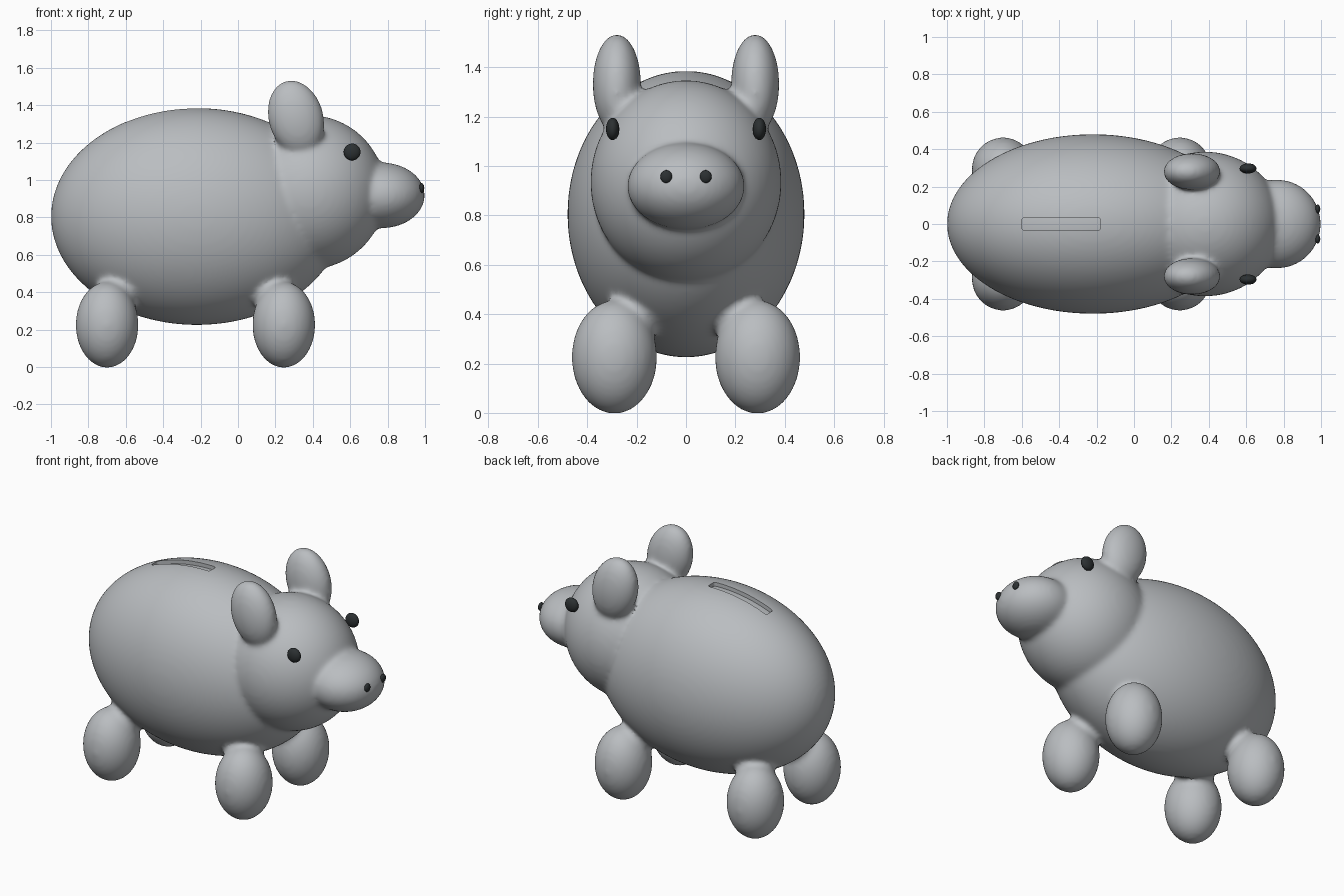
import bpy
from math import radians

cube = bpy.data.objects.get("Cube")
if cube:
    bpy.data.objects.remove(cube, do_unlink=True)


def material(name, color):
    mat = bpy.data.materials.new(name)
    mat.use_nodes = True
    mat.diffuse_color = color
    mat.node_tree.nodes["Principled BSDF"].inputs["Base Color"].default_value = color
    return mat


grey = material("ceramic grey", (0.49, 0.51, 0.53, 1))
black = material("glossy black", (0.025, 0.03, 0.032, 1))


def ellipsoid(name, center, radii, mat, tilt=0, segments=64):
    bpy.ops.mesh.primitive_uv_sphere_add(segments=segments, ring_count=segments // 2,
                                         location=center, rotation=(0, radians(tilt), 0))
    ob = bpy.context.object
    ob.name = name
    ob.scale = radii
    ob.data.materials.append(mat)
    bpy.ops.object.shade_smooth()
    return ob


def apply_modifier(ob, kind, **settings):
    bpy.context.view_layer.objects.active = ob
    mod = ob.modifiers.new(kind.lower(), kind)
    for key, value in settings.items():
        setattr(mod, key, value)
    bpy.ops.object.modifier_apply(modifier=mod.name)


# Clay lumps: body, head, snout, then mirrored ears and legs with short necks
BODY, BODY_R = (-0.22, 0, 0.805), (0.78, 0.48, 0.58)
body = ellipsoid("pig_body", BODY, BODY_R, grey, segments=96)
lumps = [ellipsoid("head", (0.38, 0, 0.935), (0.41, 0.387, 0.412), grey),
         ellipsoid("snout", (0.765, 0, 0.918), (0.234, 0.238, 0.176), grey)]
for side in (-1, 1):
    lumps.append(ellipsoid("ear", (0.31, side * 0.28, 1.332), (0.148, 0.098, 0.206), grey, -15))
    for x, inward in ((-0.7, 1), (0.245, -1)):
        lumps.append(ellipsoid("leg", (x, side * 0.29, 0.226), (0.168, 0.173, 0.23), grey))
        lumps.append(ellipsoid("leg_neck", (x + inward * 0.05, side * 0.22, 0.385),
                               (0.115, 0.115, 0.11), grey))

# Fuse the lumps into one softly blended skin
bpy.ops.object.select_all(action='DESELECT')
for ob in lumps + [body]:
    ob.select_set(True)
bpy.context.view_layer.objects.active = body
bpy.ops.object.join()
bpy.ops.object.transform_apply(location=True, rotation=True, scale=True)
apply_modifier(body, 'REMESH', mode='VOXEL', voxel_size=0.014)
apply_modifier(body, 'SMOOTH', factor=0.5, iterations=14)

# Coin slot: a rounded cutter whose floor follows the back
bpy.ops.mesh.primitive_cube_add(size=1, location=(-0.39, 0, 1.35))
cutter = bpy.context.object
cutter.name = "slot_cutter"
cutter.scale = (0.42, 0.07, 0.3)
bpy.ops.object.transform_apply(location=False, rotation=False, scale=True)
apply_modifier(cutter, 'BEVEL', width=0.015, segments=3)
core = ellipsoid("slot_floor", BODY, [r - 0.025 for r in BODY_R], grey, segments=96)
apply_modifier(cutter, 'BOOLEAN', operation='DIFFERENCE', object=core, solver='EXACT')
apply_modifier(body, 'BOOLEAN', operation='DIFFERENCE', object=cutter, solver='EXACT')
for helper in (core, cutter):
    bpy.data.objects.remove(helper, do_unlink=True)
body.data.materials.clear()
body.data.materials.append(grey)

bpy.ops.object.select_all(action='DESELECT')
body.select_set(True)
bpy.context.view_layer.objects.active = body
bpy.ops.object.shade_smooth_by_angle(angle=radians(40))

# Eyes and nostrils
for side, label in ((-1, "right"), (1, "left")):
    ellipsoid(label + "_eye", (0.61, side * 0.297, 1.15), (0.045, 0.027, 0.045), black, segments=32)
    ellipsoid(label + "_nostril", (0.982, side * 0.08, 0.957), (0.014, 0.024, 0.026), black,
              segments=24)
